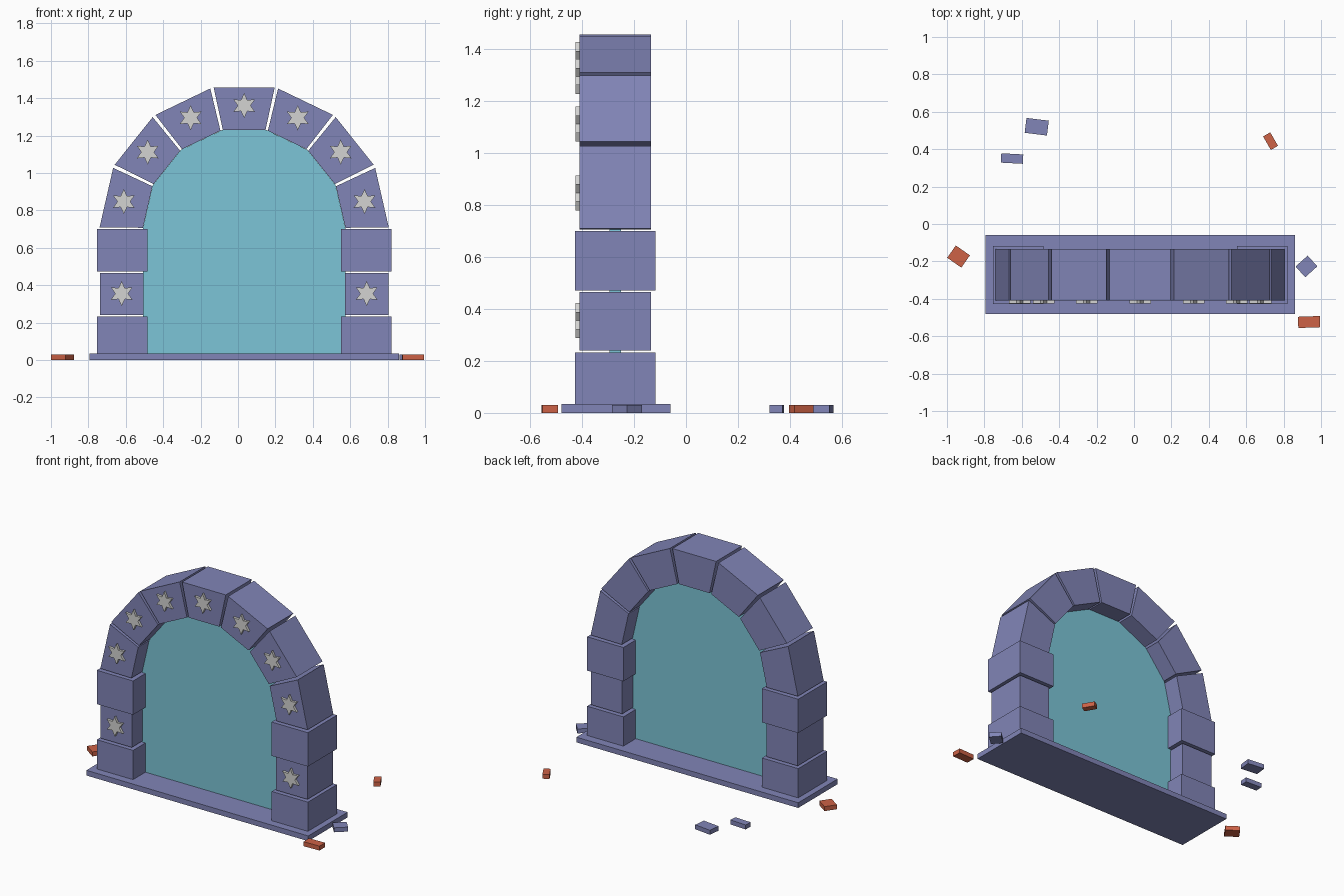
import bpy, bmesh
from math import sin, cos, pi, radians
from mathutils import Matrix

cube = bpy.data.objects.get("Cube")
if cube:
    bpy.data.objects.remove(cube, do_unlink=True)


def material(name, rgb):
    """Flat material from 8-bit sRGB values."""
    lin = [((c / 255 + 0.055) / 1.055) ** 2.4 for c in rgb] + [1]
    m = bpy.data.materials.new(name)
    m.use_nodes = True
    m.diffuse_color = lin
    m.node_tree.nodes["Principled BSDF"].inputs["Base Color"].default_value = lin
    return m


STONE = material("blue stone", (129, 133, 183))
BRICK = material("red brick", (205, 98, 70))
SILVER = material("pale silver", (212, 212, 210))
WATER = material("portal cyan", (124, 197, 215))

CX, CZ = 0.033, 0.70            # arch centre
R_IN, R_OUT, R_MID = 0.541, 0.773, 0.66
Y0, Y1 = -0.41, -0.135          # depth of the arch stones
COUNT = 7


def prism(name, outline, y0, y1, mat):
    """Extrude an (x, z) outline from y0 to y1."""
    bm = bmesh.new()
    face = bm.faces.new([bm.verts.new((x, y0, z)) for x, z in outline])
    ext = bmesh.ops.extrude_face_region(bm, geom=[face])["geom"]
    verts = [g for g in ext if isinstance(g, bmesh.types.BMVert)]
    bmesh.ops.translate(bm, vec=(0, y1 - y0, 0), verts=verts)
    bmesh.ops.recalc_face_normals(bm, faces=bm.faces)
    return finish(name, bm, mat)


def finish(name, bm, mat):
    me = bpy.data.meshes.new(name)
    bm.to_mesh(me)
    bm.free()
    me.materials.append(mat)
    ob = bpy.data.objects.new(name, me)
    bpy.context.collection.objects.link(ob)
    return ob


def box(name, x0, x1, y0, y1, z0, z1, mat):
    return prism(name, [(x0, z0), (x1, z0), (x1, z1), (x0, z1)], y0, y1, mat)


def polar(r, a, x=CX, z=CZ):
    return x + r * cos(a), z + r * sin(a)


def star(name, x, z):
    pts = [polar(0.034 if i % 2 else 0.067, pi / 2 + i * pi / 6, x, z)
           for i in range(12)]
    prism(name, pts, Y0 - 0.016, Y0 + 0.002, SILVER)


# Base slab
box("base_slab", -0.795, 0.86, -0.48, -0.06, 0, 0.035, STONE)

# Pillars: wide, narrow, wide blocks, with a star on the narrow one
for side, s in (("left", 1), ("right", -1)):
    for label, a, b, grow, z0, z1 in (
            ("lower", 0.517, 0.787, 0.017, 0.035, 0.232),
            ("middle", 0.538, 0.772, 0, 0.24, 0.465),
            ("upper", 0.517, 0.787, 0.017, 0.472, 0.70)):
        xa, xb = sorted((CX + s * a, CX + s * b))
        box(f"{side}_{label}_pillar_block", xa, xb,
            Y0 - grow, Y1 + grow, z0, z1, STONE)
    star(f"{side}_pillar_star", CX + s * 0.655, 0.355)

# Arch stones with narrow radial gaps, and their stars
step, gap = pi / COUNT, radians(0.7)
for i in range(COUNT):
    a, b = i * step + gap, (i + 1) * step - gap
    prism(f"arch_stone_{i + 1}",
          [polar(R_IN, a), polar(R_OUT, a), polar(R_OUT, b), polar(R_IN, b)],
          Y0, Y1, STONE)
    star(f"arch_star_{i + 1}", *polar(R_MID, (i + 0.5) * step))

# Portal sheet filling the opening
arc = [polar(R_IN + 0.001, i * step) for i in range(COUNT + 1)]
prism("portal_sheet", [(arc[-1][0], 0.001), (arc[0][0], 0.001)] + arc,
      -0.295, -0.25, WATER)

# Loose rubble on the ground: x, y, length, width, turn
rubble = (
    (-0.52, 0.52, 0.12, 0.08, -7, STONE),
    (-0.652, 0.35, 0.118, 0.05, -3, STONE),
    (0.922, -0.227, 0.087, 0.077, 42, STONE),
    (0.73, 0.443, 0.083, 0.044, -60, BRICK),
    (-0.938, -0.174, 0.092, 0.08, -35, BRICK),
    (0.936, -0.524, 0.117, 0.06, 2, BRICK),
)
for i, (x, y, length, width, turn, mat) in enumerate(rubble):
    bm = bmesh.new()
    mtx = (Matrix.Translation((x, y, 0.015))
           @ Matrix.Rotation(radians(turn), 4, "Z")
           @ Matrix.Diagonal((length, width, 0.03, 1)))
    bmesh.ops.create_cube(bm, size=1, matrix=mtx)
    finish(f"rubble_{i + 1}", bm, mat)
